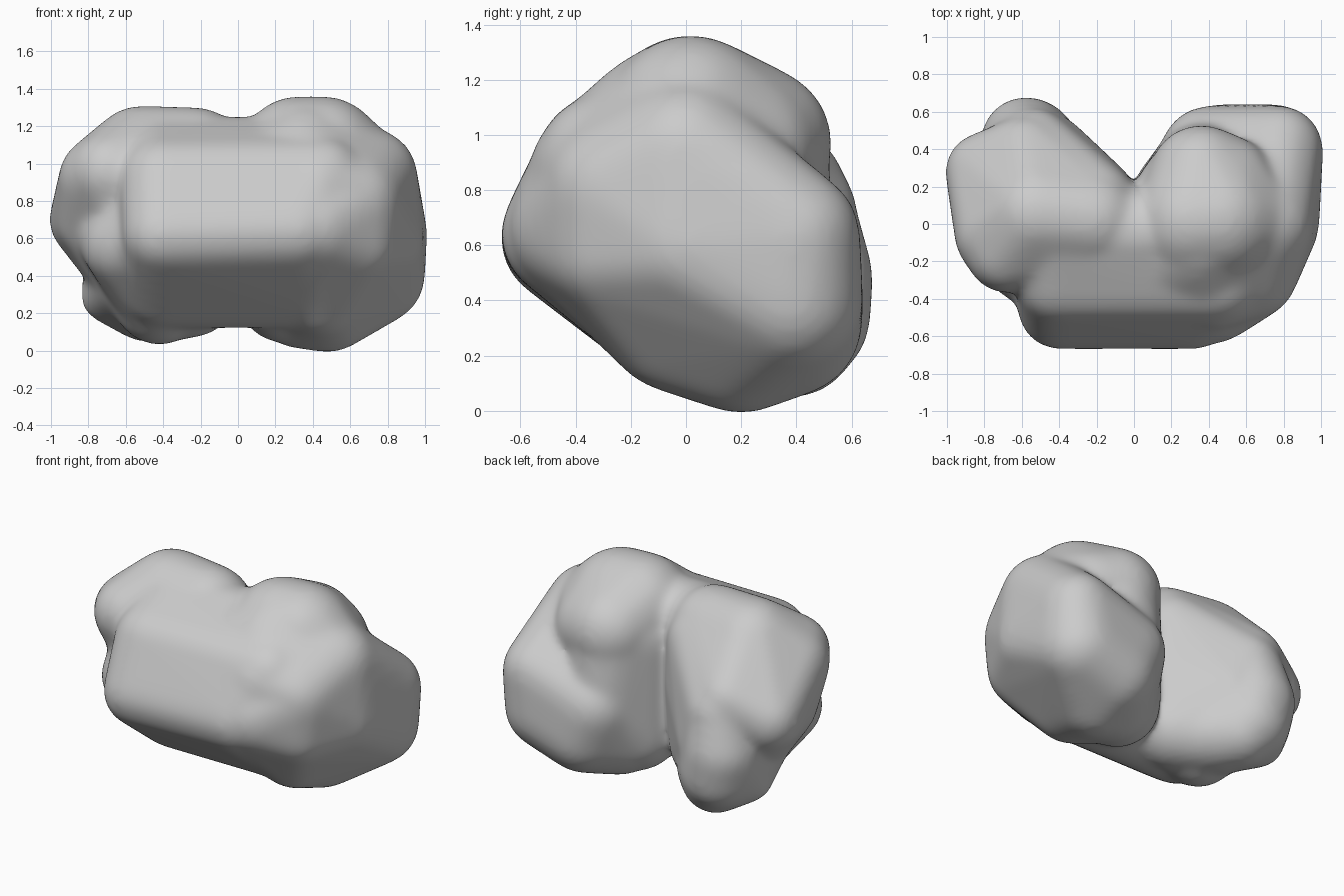
import bpy, bmesh

cube = bpy.data.objects.get("Cube")
if cube:
    bpy.data.objects.remove(cube, do_unlink=True)

grey = bpy.data.materials.new("plain_grey")
grey.use_nodes = True
colour = (0.6, 0.6, 0.6, 1)
grey.diffuse_color = colour
grey.node_tree.nodes["Principled BSDF"].inputs["Base Color"].default_value = colour

PAD = .012  # makes up for what the softening takes away


def add_rounded_hull(target, balls):
    """Wrap a convex skin around balls given as (x, y, z, radius)."""
    skin = bmesh.new()
    for x, y, z, radius in balls:
        made = bmesh.ops.create_icosphere(skin, subdivisions=3, radius=radius + PAD)
        bmesh.ops.translate(skin, verts=made["verts"], vec=(x, y, z))
    hull = bmesh.ops.convex_hull(skin, input=skin.verts[:])
    loose = {g for g in hull["geom_interior"] + hull["geom_unused"]
             if isinstance(g, bmesh.types.BMVert)}
    bmesh.ops.delete(skin, geom=list(loose), context="VERTS")
    # Keep only the outer skin
    keep = {g for g in hull["geom"] if g.is_valid and isinstance(g, bmesh.types.BMFace)}
    extra = [f for f in skin.faces if f not in keep]
    bmesh.ops.delete(skin, geom=extra, context="FACES")
    bmesh.ops.recalc_face_normals(skin, faces=skin.faces[:])
    part = bpy.data.meshes.new("part")
    skin.to_mesh(part)
    skin.free()
    target.from_mesh(part)
    bpy.data.meshes.remove(part)


# Front mass joining the two lobes
bridge = [
    (-.4, -.45, .62, .21), (.32, -.45, .64, .21),
    (-.4, -.3, .9, .23), (.45, -.29, .9, .24),
    (-.4, -.05, 1, .24), (.4, -.05, 1, .24),
    (-.4, -.07, .38, .25), (.4, -.07, .38, .25)]

# Left lobe: outer body with a back shoulder, inner wall, dome and front cheek
left_body = [
    (.7, 0, .93, .25), (.78, .4, .64, .22), (.74, .38, .4, .25),
    (.48, .37, .32, .26), (.48, .2, .25, .25), (.34, .2, .28, .26),
    (.4, .37, .5, .25), (.42, -.39, .66, .24), (.62, -.25, .78, .25),
    (.62, -.27, .58, .22), (.74, 0, .6, .24), (.45, -.05, .3, .22)]
left_wall = [
    (.26, .12, .9, .26), (.25, .14, .3, .25), (.36, .32, .52, .23),
    (.36, .22, .95, .28), (.5, .1, .6, .3)]
left_dome = [
    (.32, .01, 1.04, .31), (.46, .02, 1.04, .31), (.36, .25, .97, .27),
    (.48, .2, .94, .27), (.6, .02, .96, .27)]
left_cheek = [
    (.35, -.06, 1, .31), (.7, 0, .93, .25), (.62, -.25, .8, .25),
    (.42, -.32, .86, .24), (.15, -.2, .92, .25)]

# Right lobe: flat-topped outer body, inner wall and low back column
right_body = [
    (-.52, .05, 1.03, .27), (-.22, .02, 1.04, .25), (-.73, -.06, .92, .22),
    (-.68, -.15, .95, .21), (-.8, .28, .7, .2), (-.75, .08, .7, .21),
    (-.58, .36, .8, .21), (-.42, .1, .28, .24)]
right_front = [
    (-.6, -.17, .56, .22), (-.66, .05, .66, .22), (-.4, -.3, .6, .23),
    (-.42, .05, .3, .23), (-.35, -.2, .9, .24)]
right_wall = [
    (-.22, .1, .98, .23), (-.22, .13, .7, .22), (-.25, .1, .32, .24),
    (-.46, .37, .5, .21), (-.44, .28, .27, .22), (-.54, .4, .72, .21)]
right_column = [
    (-.58, .44, .48, .23), (-.55, .43, .34, .23), (-.5, .4, .26, .2),
    (-.42, .28, .28, .23), (-.55, .41, .7, .2), (-.7, .34, .29, .13),
    (-.58, .1, .38, .18)]

body = bmesh.new()
for group in (bridge, left_body, left_wall, left_dome, left_cheek,
              right_body, right_front, right_wall, right_column):
    add_rounded_hull(body, group)
mesh = bpy.data.meshes.new("lobed_body")
body.to_mesh(mesh)
body.free()
mesh.materials.append(grey)
lobed = bpy.data.objects.new("lobed_body", mesh)
bpy.context.collection.objects.link(lobed)

# Fuse the hulls and soften the joins
fuse = lobed.modifiers.new("fuse", "REMESH")
fuse.mode = "VOXEL"
fuse.voxel_size = .018
fuse.use_smooth_shade = True
soften = lobed.modifiers.new("soften", "SMOOTH")
soften.factor = .5
soften.iterations = 40
